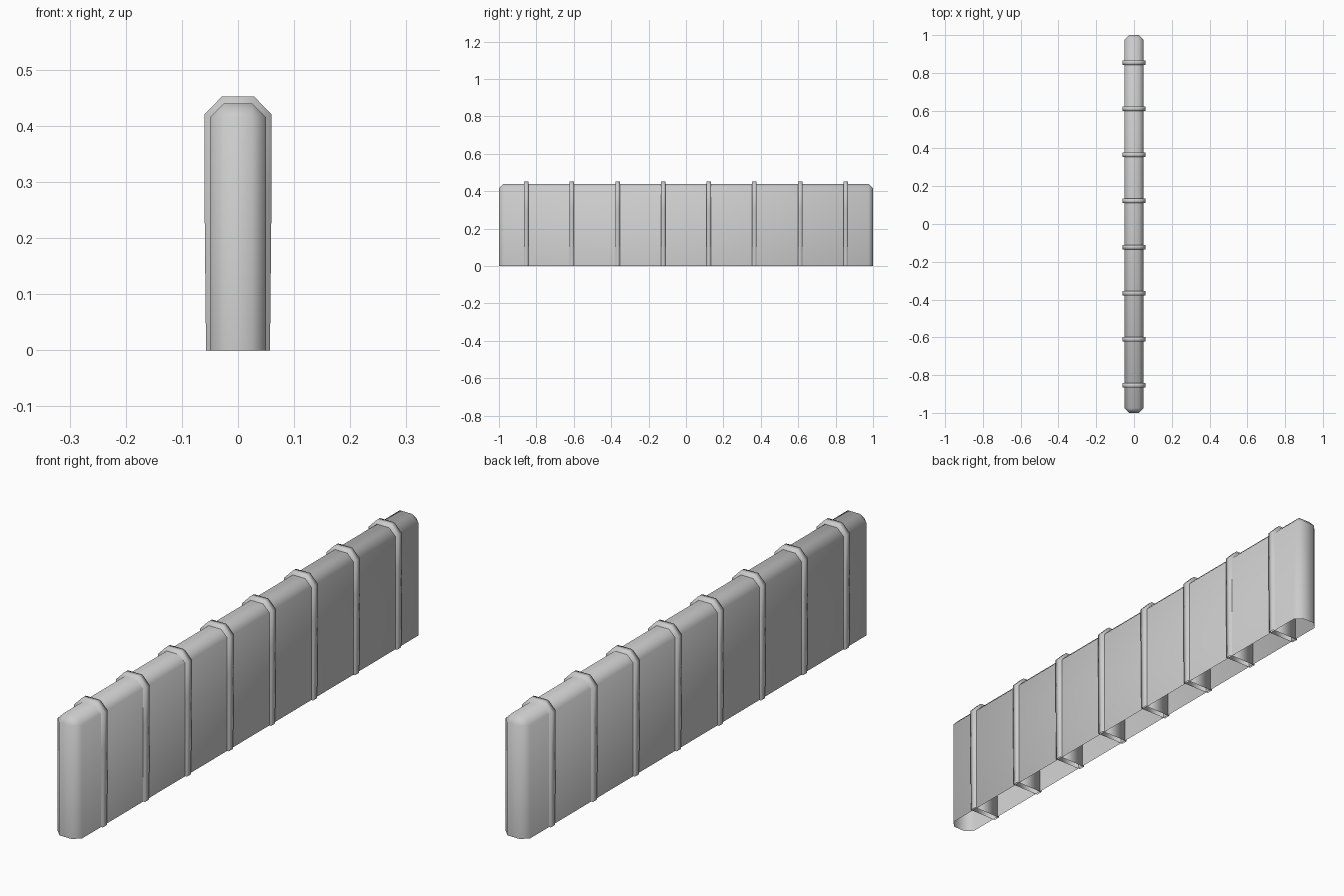
import bpy
import bmesh

cube = bpy.data.objects.get("Cube")
if cube:
    bpy.data.objects.remove(cube, do_unlink=True)

grey = bpy.data.materials.new("light_grey")
grey.use_nodes = True
COLOUR = (0.6, 0.6, 0.6, 1)
grey.diffuse_color = COLOUR
grey.node_tree.nodes["Principled BSDF"].inputs["Base Color"].default_value = COLOUR


def finish(bm, name):
    """Turn the bmesh into a smooth-shaded grey object."""
    bmesh.ops.recalc_face_normals(bm, faces=bm.faces)
    # Open underside
    floor = [f for f in bm.faces if all(v.co.z < 0.001 for v in f.verts)]
    bmesh.ops.delete(bm, geom=floor, context='FACES')
    for f in bm.faces:
        f.smooth = True
    mesh = bpy.data.meshes.new(name)
    bm.to_mesh(mesh)
    bm.free()
    mesh.materials.append(grey)
    obj = bpy.data.objects.new(name, mesh)
    bpy.context.collection.objects.link(obj)
    return obj


# Long wall panel with chamfered ends and top
HALF_W, HEIGHT, CHAMFER = 0.05, 0.44, 0.025
bm = bmesh.new()
bmesh.ops.create_cube(bm, size=1)
for v in bm.verts:
    v.co.x *= 2 * HALF_W
    v.co.y *= 2
    v.co.z = (v.co.z + 0.5) * HEIGHT
edges = [e for e in bm.edges if any(v.co.z > 0.1 for v in e.verts)]
bmesh.ops.bevel(bm, geom=edges, offset=CHAMFER, segments=1,
                profile=0.5, affect='EDGES')
finish(bm, "wall_panel")

# Ribs wrapped over the wall: half profile, mirrored in x
RIB_DEPTH, SPACING, COUNT = 0.024, 0.244, 8
half = [(0.057, 0), (0.06, 0.3), (0.06, 0.42), (0.029, 0.452)]
profile = half + [(-x, z) for x, z in reversed(half)]
for i in range(COUNT):
    y = (i - (COUNT - 1) / 2) * SPACING
    bm = bmesh.new()
    face = bm.faces.new([bm.verts.new((x, y - RIB_DEPTH / 2, z)) for x, z in profile])
    side = bmesh.ops.extrude_face_region(bm, geom=[face], use_keep_orig=True)
    moved = [g for g in side["geom"] if isinstance(g, bmesh.types.BMVert)]
    bmesh.ops.translate(bm, verts=moved, vec=(0, RIB_DEPTH, 0))
    finish(bm, f"rib_{i + 1}")
